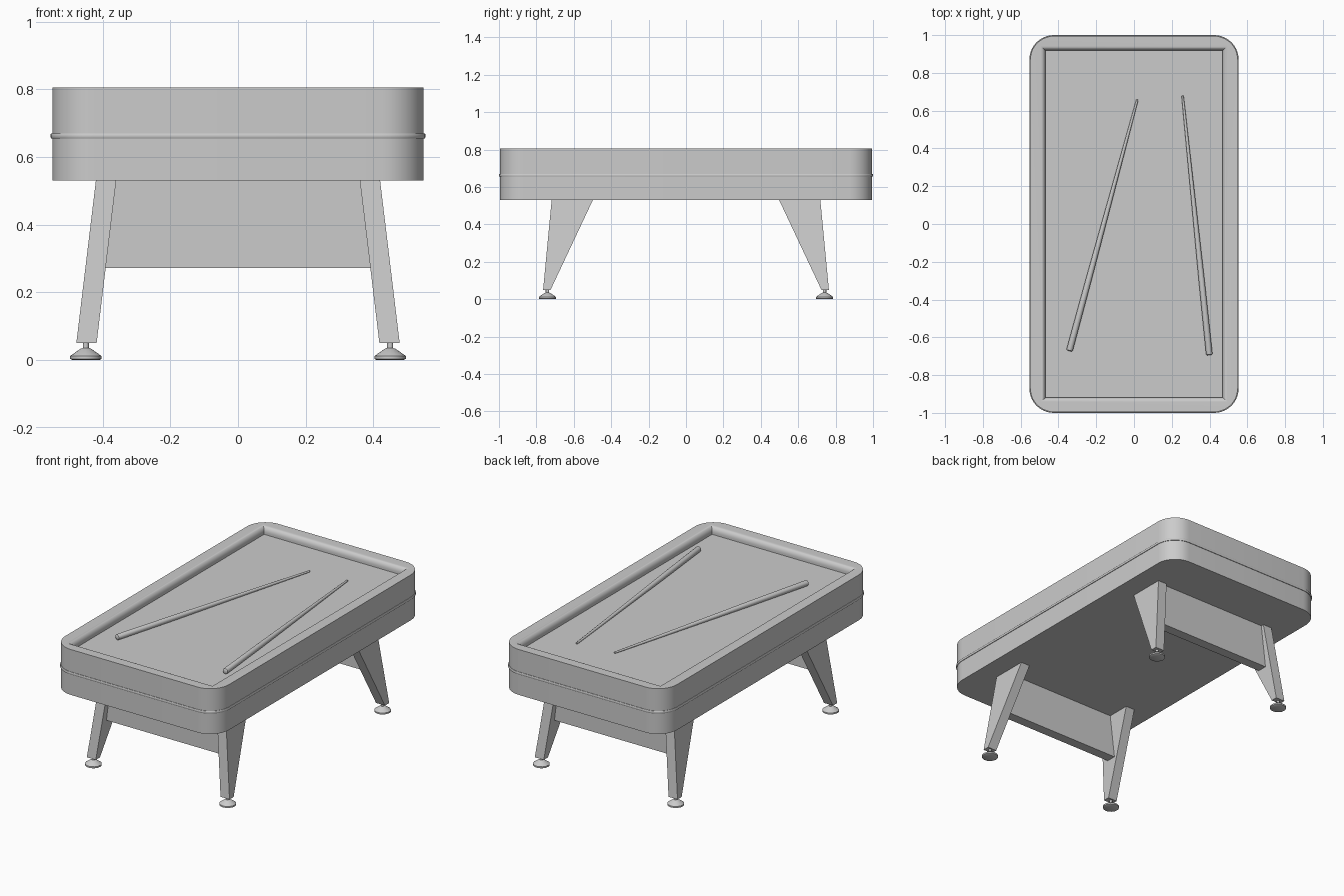
import bpy, bmesh, math
from mathutils import Vector, Matrix

if "Cube" in bpy.data.objects:
    bpy.data.objects.remove(bpy.data.objects["Cube"])


def finish(name, bm, smooth=True):
    bmesh.ops.recalc_face_normals(bm, faces=bm.faces)
    me = bpy.data.meshes.new(name)
    bm.to_mesh(me)
    bm.free()
    ob = bpy.data.objects.new(name, me)
    bpy.context.collection.objects.link(ob)
    if smooth:
        bpy.ops.object.select_all(action='DESELECT')
        ob.select_set(True)
        bpy.context.view_layer.objects.active = ob
        bpy.ops.object.shade_smooth_by_angle(angle=math.radians(35))
    return ob


def rounded_rect(hx, hy, r, z, seg=10):
    pts = []
    for k, (sx, sy) in enumerate([(1, 1), (-1, 1), (-1, -1), (1, -1)]):
        for i in range(seg + 1):
            a = math.pi / 2 * (k + i / seg)
            pts.append((sx * (hx - r) + r * math.cos(a), sy * (hy - r) + r * math.sin(a), z))
    return pts


def rect(hx, hy, z):
    return [(hx, hy, z), (-hx, hy, z), (-hx, -hy, z), (hx, -hy, z)]


def loft(bm, loops, start=True, end=True, closed=False):
    rings = [[bm.verts.new(p) for p in loop] for loop in loops]
    pairs = list(zip(rings, rings[1:]))
    if closed:
        pairs.append((rings[-1], rings[0]))
    for a, b in pairs:
        n = len(a)
        for i in range(n):
            j = (i + 1) % n
            bm.faces.new((a[i], a[j], b[j], b[i]))
    if start and not closed:
        bm.faces.new(rings[0])
    if end and not closed:
        bm.faces.new(rings[-1])
    return rings


def ring_edges(bm, ring):
    return [bm.edges.get((ring[i], ring[(i + 1) % len(ring)])) for i in range(len(ring))]


def lathe(bm, profile, seg, matrix):
    loops = []
    for r, z in profile:
        loops.append([matrix @ Vector((r * math.cos(2 * math.pi * i / seg),
                                       r * math.sin(2 * math.pi * i / seg), z)) for i in range(seg)])
    loft(bm, loops)


# Table body: rounded cabinet, mitred cushions and recessed bed in one closed shell
TOP, BED = 0.805, 0.76
bm = bmesh.new()
outer = loft(bm, [rounded_rect(0.549, 0.995, 0.125, 0.53),
                  rounded_rect(0.549, 0.995, 0.125, TOP)], end=False)
cushion = []
for i in range(7):
    a = math.pi / 2 * i / 6
    d = 0.025 * (1 - math.sin(a))
    cushion.append(rect(0.468 + d, 0.918 + d, BED + 0.012 + (TOP - BED - 0.012) * math.cos(a)))
cushion.append(rect(0.468, 0.918, BED))
inner = loft(bm, cushion, start=False)
bmesh.ops.triangle_fill(bm, use_beauty=True,
                        edges=ring_edges(bm, outer[-1]) + ring_edges(bm, inner[0]))
finish("table_body", bm)

# Trim strip around the cabinet
bm = bmesh.new()
loft(bm, [rounded_rect(0.549 + d, 0.995 + d, 0.125 + d, z) for d, z in
          [(-0.004, 0.655), (0.003, 0.655), (0.005, 0.658), (0.005, 0.667), (0.003, 0.67), (-0.004, 0.67)]],
     closed=True)
finish("trim_strip", bm)

# Four splayed, tapered legs with levelling feet
for sy, end in ((-1, "front"), (1, "back")):
    for sx, side in ((-1, "left"), (1, "right")):
        bm = bmesh.new()
        loft(bm, [[(sx * x, sy * y, z) for x, y in ((x0, y0), (x1, y0), (x1, y1), (x0, y1))]
                  for x0, x1, y0, y1, z in ((0.418, 0.478, 0.724, 0.764, 0.05),
                                            (0.36, 0.42, 0.497, 0.718, 0.532))])
        finish(f"{end}_{side}_leg", bm, smooth=False)
        bm = bmesh.new()
        lathe(bm, [(0.04, 0), (0.046, 0.003), (0.046, 0.012), (0.016, 0.033), (0.009, 0.035), (0.009, 0.053)],
              16, Matrix.Translation((sx * 0.45, sy * 0.741, 0)))
        finish(f"{end}_{side}_foot", bm)

    # Cross panel between each pair of legs
    bm = bmesh.new()
    loft(bm, [[(sx * hx, sy * y, z) for sx, y in ((-1, 0.64), (1, 0.64), (1, 0.70), (-1, 0.70))]
              for hx, z in ((0.395, 0.272), (0.363, 0.532))])
    finish(f"{end}_panel", bm, smooth=False)

# Two tapered cues lying on the bed
for k, (butt, tip) in enumerate([((-0.342, -0.672), (0.018, 0.66)), ((0.399, -0.694), (0.257, 0.68))]):
    rb, rt = 0.017, 0.0055
    p, q = Vector((*butt, BED + rb)), Vector((*tip, BED + rt))
    d = q - p
    length = d.length
    m = Matrix.Translation(p) @ d.to_track_quat('Z', 'Y').to_matrix().to_4x4()
    bm = bmesh.new()
    lathe(bm, [(0.011, 0), (0.0155, 0.003), (rb, 0.009), (0.0155, 0.4), (rt + 0.0005, length - 0.02),
               (rt, length - 0.003), (0.003, length)], 16, m)
    finish(f"cue_{k + 1}", bm)
